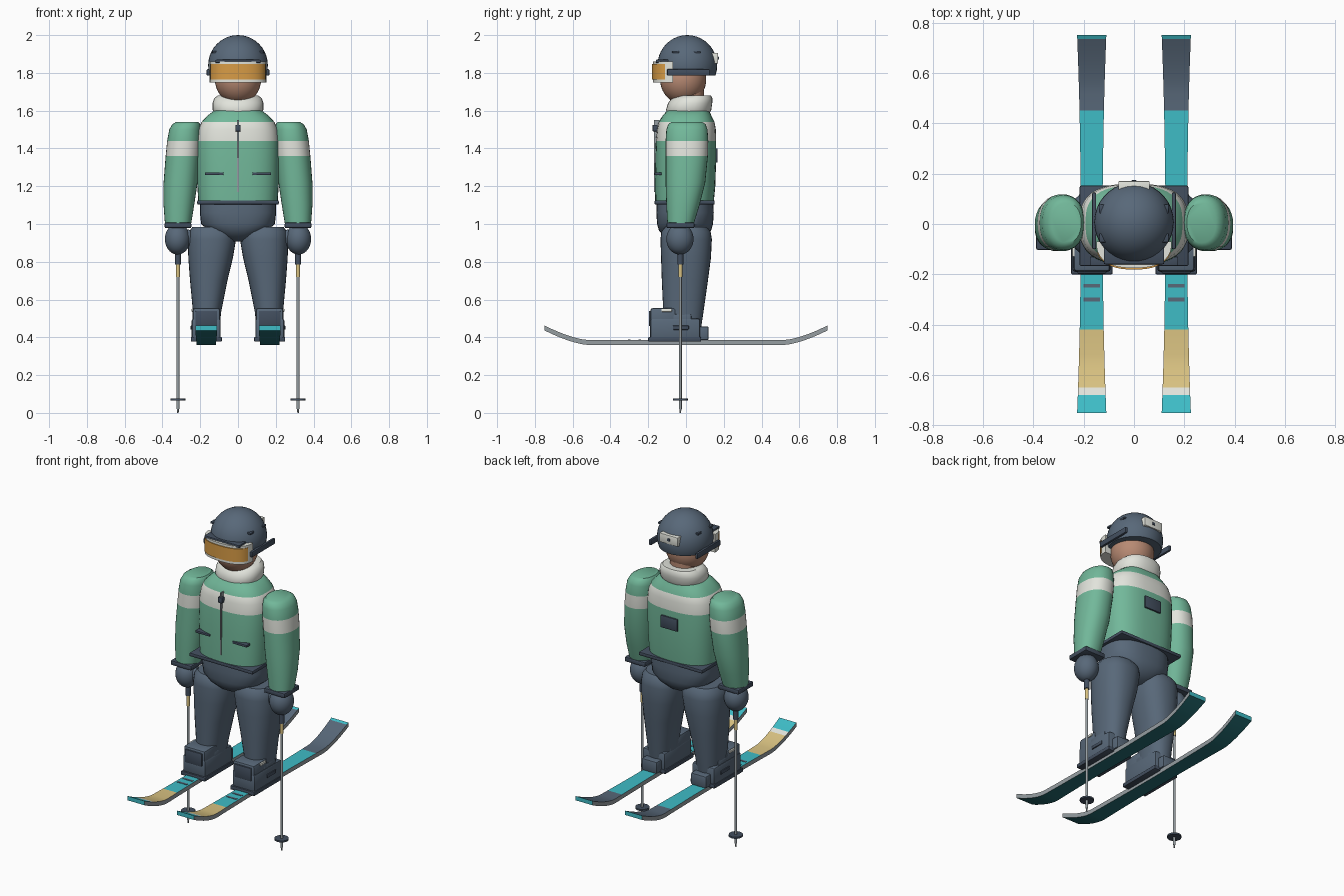
import bpy, bmesh, math
from mathutils import Vector

if "Cube" in bpy.data.objects:
    bpy.data.objects.remove(bpy.data.objects["Cube"])


def mat(name, r, g, b):
    m = bpy.data.materials.new(name)
    lin = [((c / 255 + 0.055) / 1.055) ** 2.4 for c in (r, g, b)]
    m.diffuse_color = (*lin, 1)
    m.use_nodes = True
    m.node_tree.nodes["Principled BSDF"].inputs["Base Color"].default_value = m.diffuse_color
    return m


GREEN = mat("jacket_green", 114, 184, 154)
WHITE = mat("off_white", 226, 228, 220)
SLATE = mat("slate", 88, 104, 121)
DARK = mat("dark_trim", 66, 78, 94)
SKIN = mat("skin", 184, 138, 115)
AMBER = mat("amber_lens", 216, 156, 70)
SAND = mat("sand_yellow", 218, 195, 130)
CYAN = mat("ski_cyan", 62, 188, 198)
TEAL = mat("ski_base_teal", 36, 108, 114)
GREY = mat("metal_grey", 150, 158, 162)


def finish(name, bm, mats, rule=None):
    """Turn a bmesh into an object; rule picks a material index per face."""
    bmesh.ops.recalc_face_normals(bm, faces=bm.faces)
    for f in bm.faces:
        f.smooth = True
        if rule:
            f.material_index = rule(f.calc_center_median(), f.normal)
    me = bpy.data.meshes.new(name)
    bm.to_mesh(me)
    bm.free()
    for m in mats:
        me.materials.append(m)
    ob = bpy.data.objects.new(name, me)
    bpy.context.collection.objects.link(ob)
    return ob


def loft(name, rings, mats, rule=None, e=2.0, n=32):
    """Skin superellipse rings given as (z, cx, cy, rx, ry)."""
    bm = bmesh.new()
    power = lambda v: math.copysign(abs(v) ** (2 / e), v)
    loops = []
    for z, cx, cy, rx, ry in rings:
        angles = [2 * math.pi * i / n for i in range(n)]
        loops.append([bm.verts.new((cx + rx * power(math.cos(a)),
                                    cy + ry * power(math.sin(a)), z)) for a in angles])
    for lo, hi in zip(loops, loops[1:]):
        for i in range(n):
            j = (i + 1) % n
            bm.faces.new((lo[i], lo[j], hi[j], hi[i]))
    bm.faces.new(loops[0])
    bm.faces.new(loops[-1])
    return finish(name, bm, mats, rule)


def box(name, x, y, z, m, bevel=0.0):
    """Box from (min, max) pairs; x may be given in either order."""
    bm = bmesh.new()
    bmesh.ops.create_cube(bm, size=1)
    for v in bm.verts:
        v.co = [(a + b) / 2 + c * abs(b - a) for (a, b), c in zip((x, y, z), v.co)]
    if bevel:
        bmesh.ops.bevel(bm, geom=bm.edges[:], offset=bevel, segments=2, affect='EDGES', profile=0.5)
    return finish(name, bm, [m])


def ball(name, c, r, m, cut=None):
    """Ellipsoid, optionally cut flat below a height."""
    bm = bmesh.new()
    bmesh.ops.create_uvsphere(bm, u_segments=36, v_segments=20, radius=1)
    for v in bm.verts:
        v.co = [c[i] + v.co[i] * r[i] for i in range(3)]
    if cut:
        bmesh.ops.bisect_plane(bm, geom=bm.verts[:] + bm.edges[:] + bm.faces[:],
                               plane_co=(0, 0, cut), plane_no=(0, 0, -1), clear_outer=True)
        bmesh.ops.holes_fill(bm, edges=[e for e in bm.edges if e.is_boundary])
    return finish(name, bm, [m])


def rod(name, x, y, z0, z1, r, m, r_top=None):
    return loft(name, [(z0, x, y, r, r), (z1, x, y, r_top or r, r_top or r)], [m], n=16)


def visor(name, z, rx, ry, y0, spread, m):
    """Curved solid wrapping the front of the face."""
    bm = bmesh.new()
    rows = []
    for h in z:
        pts = []
        for i in range(25):
            a = math.radians(-spread + 2 * spread * i / 24)
            s, c = math.sin(a), math.cos(a)
            pts.append(bm.verts.new((rx * math.copysign(abs(s) ** 0.8, s), y0 - ry * c ** 0.8, h)))
        rows.append(pts)
    a, b = rows
    for i in range(25):
        j = (i + 1) % 25
        bm.faces.new((a[i], a[j], b[j], b[i]))
    bm.faces.new(a)
    bm.faces.new(b)
    return finish(name, bm, [m])


# Jacket body, collar and hem
loft("jacket", [(1.115, 0, -.008, .21, .155), (1.2, 0, -.005, .215, .16), (1.32, 0, -.002, .218, .161),
                (1.44, 0, 0, .218, .16), (1.5, 0, .002, .21, .156), (1.54, 0, .003, .193, .148),
                (1.575, 0, .006, .16, .128), (1.605, 0, .012, .12, .108)],
     [GREEN, WHITE], lambda c, n: int(1.44 < c.z < 1.54), e=2.7, n=40)
loft("collar", [(1.585, 0, .012, .125, .112), (1.605, 0, .014, .135, .12), (1.64, 0, .022, .135, .117),
                (1.665, 0, .032, .126, .108), (1.68, 0, .04, .108, .092)], [WHITE], e=2.3)
box("jacket_hem", (-.216, .216), (-.167, .152), (1.103, 1.125), DARK, .006)
box("zip", (-.004, .004), (-.17, -.14), (1.17, 1.55), GREY)
box("zip_pull", (-.014, .014), (-.177, -.15), (1.49, 1.525), DARK, .004)
box("back_patch", (-.056, .056), (.15, .168), (1.325, 1.4), DARK, .003)

# Head, helmet and goggles
ball("head", (0, -.015, 1.765), (.122, .122, .13), SKIN)
rod("neck", 0, .01, 1.58, 1.72, .085, SKIN)
ball("helmet", (0, .007, 1.84), (.158, .158, .16), SLATE, cut=1.785)
box("helmet_brim", (-.12, .12), (-.16, -.09), (1.852, 1.87), DARK, .006)
box("helmet_back_plate", (-.062, .062), (.125, .17), (1.85, 1.905), WHITE, .003)
box("helmet_back_stud", (-.009, .009), (.165, .174), (1.87, 1.886), DARK, .002)
visor("goggle_frame", (1.748, 1.86), .15, .105, -.07, 90, WHITE)
visor("goggle_lens", (1.765, 1.846), .152, .113, -.068, 72, AMBER)

# Pelvis
loft("trouser_seat", [(.908, 0, -.005, .05, .06), (.93, 0, -.005, .09, .105), (.965, 0, -.005, .155, .138),
                      (1.0, 0, -.005, .195, .148), (1.06, 0, -.005, .202, .152), (1.11, 0, -.005, .2, .15)],
     [SLATE], e=2.5)


def ski(name, cx):
    """Ski swept along y, with coloured bands on the top sheet."""
    stations = [-.75, -.715, -.68, -.65, -.615, -.58, -.55, -.52, -.42, -.2, 0, .2, .45,
                .52, .55, .58, .615, .65, .69, .735, .75]
    bm = bmesh.new()
    rows = []
    for y in stations:
        t = max(0, (abs(y) - .52) / .23)
        z = .36 + .077 * t ** 1.5
        w = .043 + .015 * (abs(y) / .75) ** 2
        rows.append([bm.verts.new((cx + dx * w, y, z + dz)) for dx, dz in
                     ((-1, 0), (1, 0), (1, .026), (-1, .026))])
    for a, b in zip(rows, rows[1:]):
        for i in range(4):
            j = (i + 1) % 4
            bm.faces.new((a[i], a[j], b[j], b[i]))
    bm.faces.new(rows[0])
    bm.faces.new(rows[-1])

    def rule(c, n):
        if abs(n.x) > .7:
            return 1
        if abs(n.y) > .9:
            return 0
        if n.z < 0:
            return 2
        return 3 if -.65 < c.y < -.42 else 4 if -.68 < c.y < -.65 else 5 if .45 < c.y < .735 else 0
    return finish(name, bm, [CYAN, GREY, TEAL, SAND, WHITE, SLATE], rule)


# Everything that comes in pairs
for s, side in ((-1, "right"), (1, "left")):
    def X(a, b):
        return tuple(sorted((s * a, s * b)))

    # Helmet strap and vents, jacket pocket
    box(f"goggle_strap_{side}", X(.15, .166), (-.1, .125), (1.785, 1.82), DARK, .005)
    for y in (-.055, .06):
        box(f"helmet_vent_{side}", X(.1, .137), (y - .018, y + .018), (1.905, 1.917), DARK, .003)
    box(f"pocket_{side}", X(.077, .175), (-.166, -.13), (1.259, 1.273), DARK, .003)

    # Sleeve with chest-height stripe, cuff, glove
    loft(f"sleeve_{side}", [(z, s * cx, cy, rx, ry) for z, cx, cy, rx, ry in (
        (.99, .318, -.03, .068, .068), (1.1, .313, -.016, .081, .088), (1.22, .304, -.003, .09, .105),
        (1.36, .292, .004, .091, .112), (1.44, .285, .005, .09, .113), (1.5, .28, .005, .084, .109),
        (1.528, .274, .005, .074, .099), (1.541, .268, .005, .058, .08))],
        [GREEN, WHITE], lambda c, n: int(1.36 < c.z < 1.44), e=2.2)
    box(f"cuff_{side}", X(.247, .389), (-.103, .045), (.978, 1.008), DARK, .008)
    ball(f"glove_{side}", (s * .32, -.032, .92), (.067, .072, .082), SLATE)
    ball(f"thumb_{side}", (s * .262, -.04, .925), (.022, .028, .045), SLATE)

    # Ski pole
    px, py = s * .318, -.03
    rod(f"pole_shaft_{side}", px, py, .02, .86, .0075, GREY)
    rod(f"pole_tip_{side}", px, py, 0, .05, .004, GREY, .0075)
    rod(f"pole_grip_{side}", px, py, .785, .86, .016, DARK)
    rod(f"pole_band_{side}", px, py, .72, .785, .0105, SAND)
    rod(f"pole_basket_{side}", px, py, .066, .076, .04, DARK)

    # Trouser leg
    loft(f"trouser_leg_{side}", [(z, s * cx, cy, rx, ry) for z, cx, cy, rx, ry in (
        (.42, .166, -.02, .068, .095), (.53, .164, -.014, .074, .106), (.7, .155, -.006, .099, .122),
        (.82, .145, 0, .118, .132), (.92, .138, .001, .128, .136), (.96, .137, 0, .123, .13),
        (.985, .136, 0, .105, .11))], [SLATE], e=2.3)

    # Boot with shin block, sole, buckles
    box(f"boot_{side}", X(.092, .245), (-.19, .075), (.39, .5), SLATE, .012)
    box(f"boot_shin_{side}", X(.095, .24), (-.188, -.055), (.45, .555), SLATE, .012)
    box(f"boot_upper_{side}", X(.094, .24), (-.1, .03), (.45, .525), SLATE, .012)
    box(f"boot_front_panel_{side}", X(.11, .225), (-.196, -.17), (.46, .54), DARK, .004)
    box(f"boot_sole_{side}", X(.085, .25), (-.2, .08), (.377, .402), DARK, .005)
    box(f"boot_buckle_{side}", X(.225, .246), (-.13, -.075), (.535, .55), WHITE, .003)
    box(f"boot_clip_{side}", X(.235, .251), (-.07, .015), (.44, .462), DARK, .004)

    # Heel binding and ski
    box(f"heel_binding_{side}", X(.115, .22), (.05, .12), (.385, .458), SLATE, .008)
    ski(f"ski_{side}", s * .168)
    for y in (-.3, -.245):
        box(f"ski_stripe_{side}", X(.135, .201), (y - .007, y + .007), (.382, .388), SLATE)

# Smooth shading with sharp edges kept
for ob in bpy.data.objects:
    ob.select_set(True)
bpy.context.view_layer.objects.active = bpy.data.objects["jacket"]
bpy.ops.object.shade_smooth_by_angle(angle=math.radians(40))
